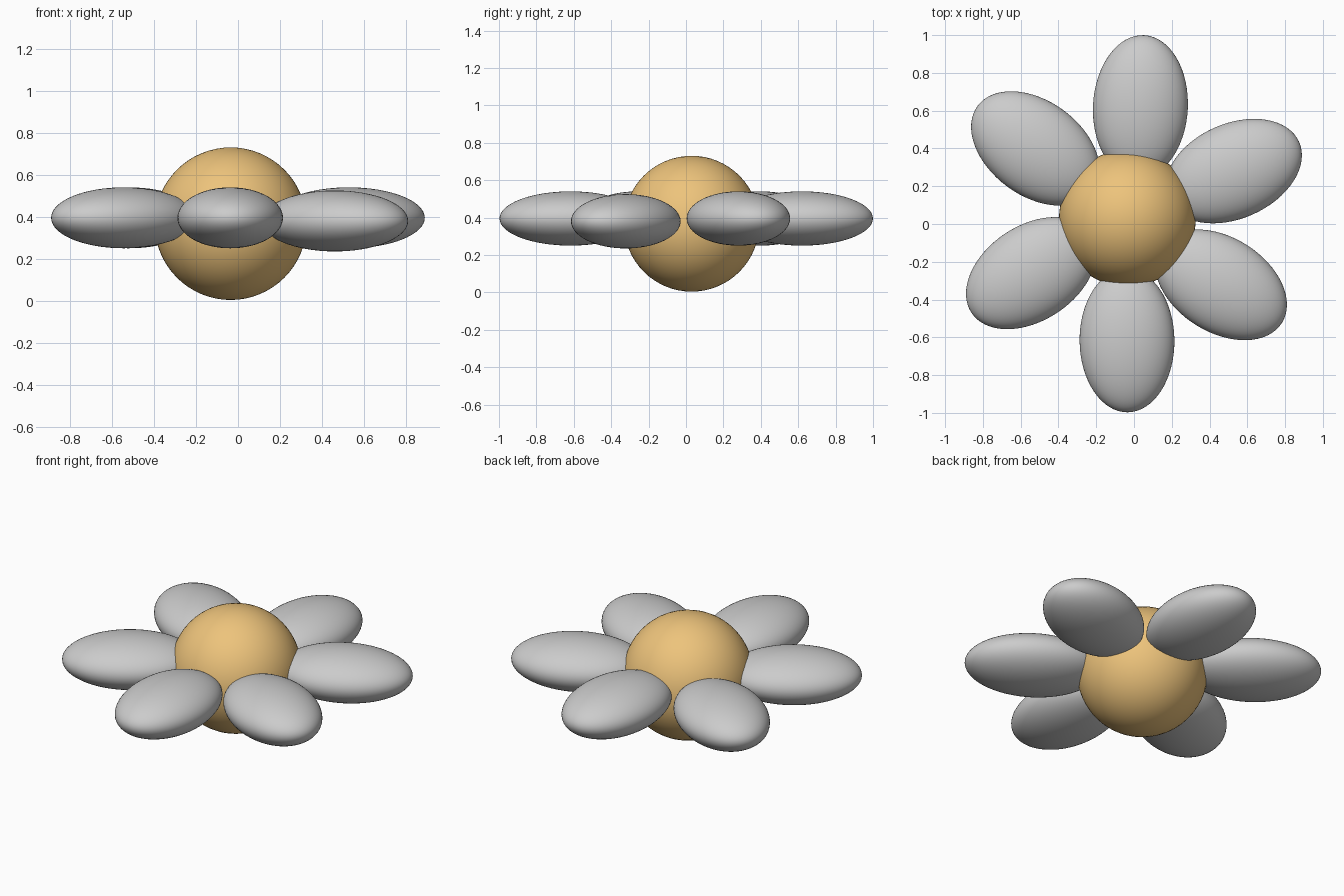
import bpy
from math import radians

if "Cube" in bpy.data.objects:
    bpy.data.objects.remove(bpy.data.objects["Cube"])


def ellipsoid(name, center, radii, angle=0):
    """Smooth UV sphere scaled to radii and turned about z."""
    bpy.ops.mesh.primitive_uv_sphere_add(segments=64, ring_count=32, location=center,
                                         rotation=(0, 0, radians(angle)))
    ob = bpy.context.object
    ob.name = name
    ob.scale = radii
    bpy.ops.object.shade_smooth()
    return ob


# Golden flower centre
core = ellipsoid("flower_centre", (-0.035, 0.03, 0.367), (0.362, 0.362, 0.363))
gold = bpy.data.materials.new("gold")
gold.diffuse_color = (0.85, 0.55, 0.2, 1)
gold.use_nodes = True
gold.node_tree.nodes["Principled BSDF"].inputs["Base Color"].default_value = gold.diffuse_color
core.data.materials.append(gold)

# Six petals, slightly irregular: x, y, z, outward angle
petals = [
    (0.527, 0.28, 0.395, 24),
    (0.034, 0.62, 0.395, 87),
    (-0.522, 0.40, 0.395, 143.7),
    (-0.544, -0.26, 0.395, 213.7),
    (-0.037, -0.617, 0.395, 270.5),
    (0.461, -0.322, 0.38, -32),
]
for i, (x, y, z, angle) in enumerate(petals, 1):
    ellipsoid(f"petal_{i}", (x, y, z), (0.38, 0.251, 0.145), angle)
